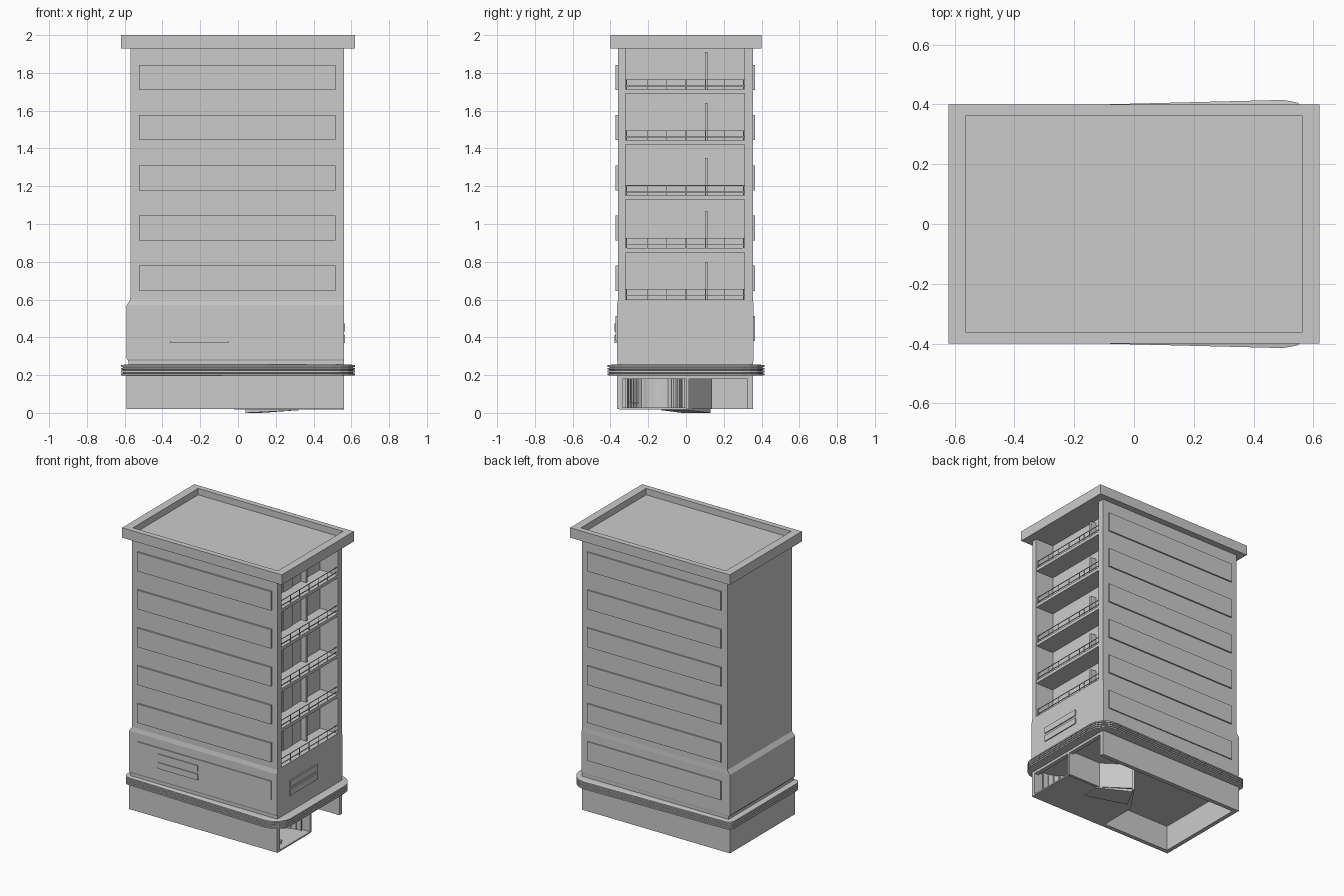
import bpy, bmesh, math

if "Cube" in bpy.data.objects:
    bpy.data.objects.remove(bpy.data.objects["Cube"])


def finish(name, bm):
    bmesh.ops.recalc_face_normals(bm, faces=bm.faces)
    me = bpy.data.meshes.new(name)
    bm.to_mesh(me)
    bm.free()
    ob = bpy.data.objects.new(name, me)
    bpy.context.collection.objects.link(ob)
    return ob


def loft(name, rings, cap=True):
    bm = bmesh.new()
    loops = [[bm.verts.new(p) for p in r] for r in rings]
    n = len(loops[0])
    for a, b in zip(loops, loops[1:]):
        for i in range(n):
            bm.faces.new((a[i], a[(i + 1) % n], b[(i + 1) % n], b[i]))
    if cap:
        bm.faces.new(loops[0])
        bm.faces.new(loops[-1])
    return finish(name, bm)


def prism(name, plan, z0, z1):
    return loft(name, [[(x, y, z) for x, y in plan] for z in (z0, z1)])


def rect(x0, x1, y0, y1):
    return [(x0, y0), (x1, y0), (x1, y1), (x0, y1)]


def box(name, x0, x1, y0, y1, z0, z1):
    return prism(name, rect(x0, x1, y0, y1), z0, z1)


def strip_wall(name, path, t, z0, z1):
    # upright wall of thickness t following an open path
    side = []
    for i, (x, y) in enumerate(path):
        a, b = path[max(i - 1, 0)], path[min(i + 1, len(path) - 1)]
        dx, dy = b[0] - a[0], b[1] - a[1]
        d = math.hypot(dx, dy)
        side.append((x - dy / d * t, y + dx / d * t))
    return prism(name, path + side[::-1], z0, z1)


# tower with the balcony bay cut into its right end
XL, XR, YF, YB = -0.57, 0.56, -0.36, 0.355
BY0, BY1, BX = -0.32, 0.31, 0.42
prism("tower_body", [(XL, YF), (XR, YF), (XR, BY0), (BX, BY0), (BX, BY1),
                     (XR, BY1), (XR, YB), (XL, YB)], 0.60, 1.935)

# flared lower storey
loft("lower_storey", [[(x, y, z) for x, y in rect(XL - d, XR, YF - d * 0.3, YB + d * 0.1)]
                      for d, z in ((0.01, 0.25), (0.01, 0.275), (0.02, 0.285),
                                   (0.02, 0.57), (0.0, 0.60))])

# roof slab with sunken deck
RO, RI = rect(-0.62, 0.62, -0.4, 0.4), rect(-0.563, 0.563, -0.362, 0.362)
loft("roof_slab", [[(x, y, z) for x, y in r]
                   for r, z in ((RO, 1.93), (RO, 2.0), (RI, 2.0), (RI, 1.955))])


# canopy belt, wider and rounder towards the right
def belt_plan(d, z):
    pts = []
    for cx, cy, r, a0 in ((-0.58, -0.348, 0.04, 180), (0.50, -0.295, 0.12, 270),
                          (0.50, 0.295, 0.12, 0), (-0.58, 0.348, 0.04, 90)):
        for k in range(5):
            a = math.radians(a0 + 22.5 * k)
            pts.append((cx + (r + d) * math.cos(a), cy + (r + d) * math.sin(a), z))
    return pts


profile = [(-0.01, 0.198)]
for k in range(4):
    z = 0.20 + k * 0.0145
    profile += [(0, z), (0, z + 0.009), (-0.01, z + 0.01), (-0.01, z + 0.0135)]
profile[-2:] = [(-0.025, 0.256)]
loft("canopy_belt", [belt_plan(d, z) for d, z in profile])

# raised panels on front and back
for i in range(6):
    z = 0.38 + i * 0.266
    box(f"front_panel_{i}", -0.525, 0.515, YF - 0.012, YF + 0.01, z, z + 0.133)
    box(f"back_panel_{i}", -0.525, 0.515, YB - 0.01, YB + 0.01, z, z + 0.133)

# small paired plates on front and right
for i, z in enumerate((0.37, 0.43)):
    box(f"front_plate_{i}", -0.36, -0.05, YF - 0.018, YF, z, z + 0.043)
    box(f"right_plate_{i}", XR - 0.01, XR + 0.007, -0.23, 0.08, z, z + 0.043)

# balconies: slab, rails, posts, door
for i, z in enumerate((0.595, 0.85, 1.13, 1.42, 1.69)):
    if i:
        box(f"balcony_slab_{i}", BX - 0.01, XR - 0.002, BY0 - 0.005, BY1 + 0.005, z, z + 0.022)
    floor = z + 0.02 if i else 0.60
    for j, h in enumerate((0.022, 0.056)):
        box(f"balcony_rail_{i}_{j}", XR - 0.012, XR - 0.008, BY0, BY1, floor + h - 0.004, floor + h)
    for j, y in enumerate((-0.315, -0.205, -0.105, 0.0, 0.105, 0.205, 0.305)):
        box(f"balcony_post_{i}_{j}", XR - 0.012, XR - 0.008, y - 0.002, y + 0.002, floor, floor + 0.056)
    box(f"balcony_door_{i}", BX - 0.005, BX + 0.005, -0.10, 0.0, floor, floor + 0.17)
    box(f"balcony_partition_{i}", BX, BX + 0.04, 0.10, 0.115, floor, floor + 0.2)

# ground floor outer walls, open on the right and underneath
G0, G1, T = 0.02, 0.203, 0.03
GL, GF = XL - 0.02, YF - 0.005
prism("ground_walls", [(XR, GF), (XR, GF + T), (GL + T, GF + T), (GL + T, YB - T),
                       (XR, YB - T), (XR, YB), (GL, YB), (GL, GF)], G0, G1)
box("entrance_lintel", XR - 0.03, XR, GF + 0.01, YB - 0.01, 0.18, G1)

# dividing wall between lobby and garage
divider = [(XR, 0.0), (0.30, 0.0), (0.12, 0.125), (-0.02, -0.08), (-0.02, GF + 0.02)]
strip_wall("lobby_divider", divider[:3], -0.015, G0, G1)
strip_wall("lobby_back_wall", divider[2:], -0.015, G0, G1)
prism("lobby_floor", [(XR, GF + 0.01)] + divider, 0.018, 0.028)
loft("ramp_underside", [[(0.04, -0.02, 0.0), (0.32, -0.13, 0.014), (0.32, 0.0, 0.014), (0.12, 0.13, 0.0)],
                        [(0.04, -0.02, 0.022), (0.32, -0.13, 0.022), (0.32, 0.0, 0.022), (0.12, 0.13, 0.022)]])

# curved glazed lobby front with mullions
arc = [(0.50 - 0.17 * math.sin(math.pi * k / 14), -0.165 - 0.15 * math.cos(math.pi * k / 14))
       for k in range(15)]
strip_wall("lobby_glazing", arc, 0.006, 0.025, G1)
for k, (x, y) in enumerate(arc):
    box(f"lobby_mullion_{k}", x - 0.005, x + 0.005, y - 0.005, y + 0.005, 0.025, G1)

# small bench by the entrance
box("bench_seat", 0.49, 0.52, -0.30, -0.25, 0.05, 0.056)
for k, y in enumerate((-0.297, -0.257)):
    box(f"bench_leg_{k}", 0.495, 0.515, y, y + 0.004, 0.027, 0.05)
